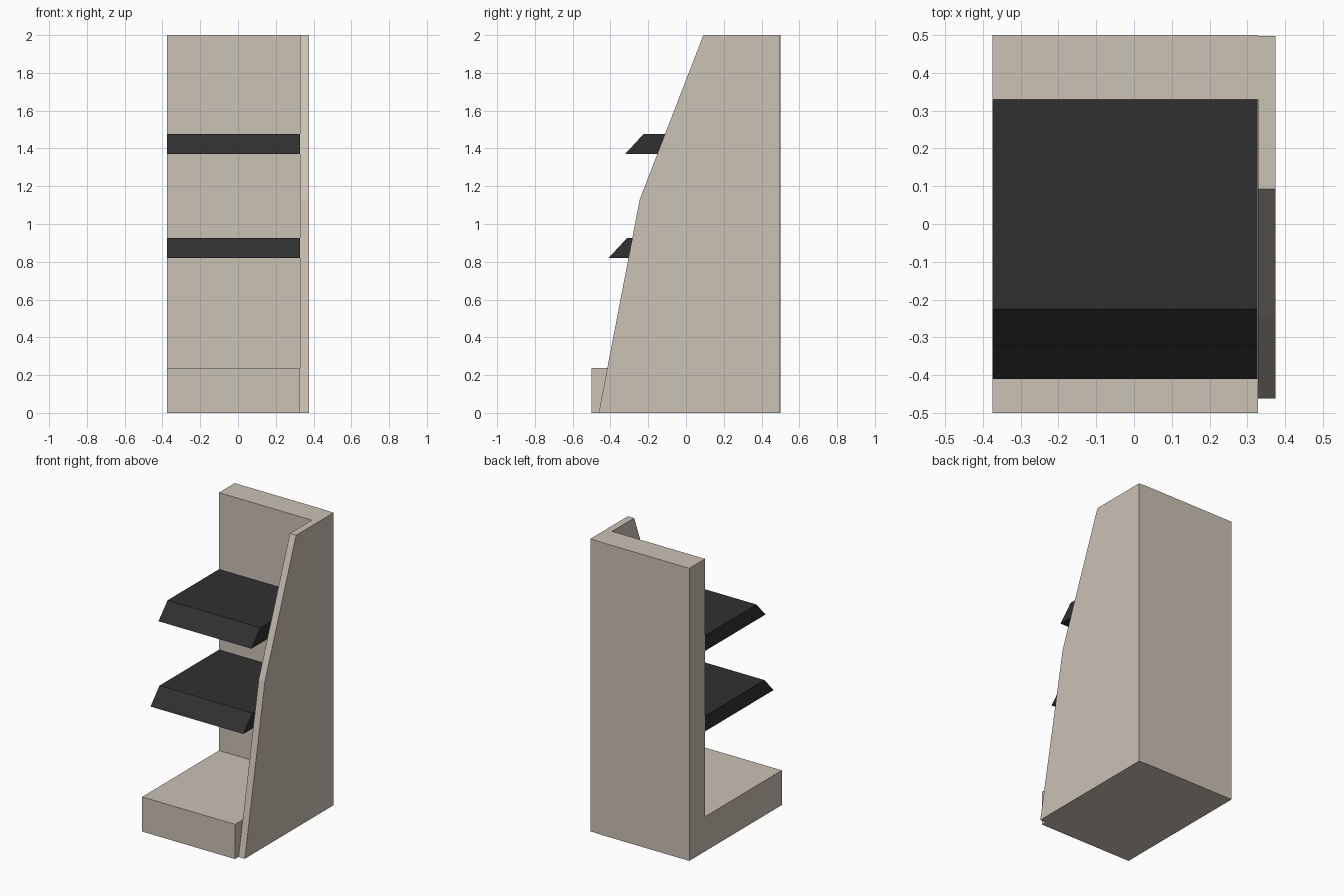
import bpy, bmesh

if "Cube" in bpy.data.objects:
    bpy.data.objects.remove(bpy.data.objects["Cube"])


def material(name, rgb):
    m = bpy.data.materials.new(name)
    m.diffuse_color = (*rgb, 1.0)
    m.use_nodes = True
    m.node_tree.nodes["Principled BSDF"].inputs["Base Color"].default_value = m.diffuse_color
    return m


beige = material("warm beige", (0.597, 0.539, 0.462))
charcoal = material("charcoal", (0.03, 0.03, 0.03))


def extrude_profile(name, profile, x0, x1, mat):
    """Extrude a (y, z) outline along x from x0 to x1."""
    bm = bmesh.new()
    face = bm.faces.new([bm.verts.new((x0, y, z)) for y, z in profile])
    ext = bmesh.ops.extrude_face_region(bm, geom=[face])
    verts = [g for g in ext["geom"] if isinstance(g, bmesh.types.BMVert)]
    bmesh.ops.translate(bm, verts=verts, vec=(x1 - x0, 0, 0))
    bmesh.ops.recalc_face_normals(bm, faces=bm.faces)
    mesh = bpy.data.meshes.new(name)
    bm.to_mesh(mesh)
    bm.free()
    mesh.materials.append(mat)
    obj = bpy.data.objects.new(name, mesh)
    bpy.context.collection.objects.link(obj)
    return obj


LEFT, INNER, RIGHT = -0.375, 0.328, 0.375
BACK_FRONT = 0.33

# L-shaped body: plinth and back wall in one piece
extrude_profile("plinth_and_back",
                [(-0.5, 0), (0.5, 0), (0.5, 2), (BACK_FRONT, 2),
                 (BACK_FRONT, 0.237), (-0.5, 0.237)],
                LEFT, INNER, beige)

# Tapered side panel on the right
extrude_profile("side_panel",
                [(-0.462, 0), (0.497, 0), (0.497, 2), (0.092, 2), (-0.245, 1.13)],
                INNER, RIGHT, beige)

# Shelves with a slanted front edge
for name, z, front in (("lower_shelf", 0.82, -0.41), ("upper_shelf", 1.37, -0.323)):
    extrude_profile(name,
                    [(front, z), (BACK_FRONT, z), (BACK_FRONT, z + 0.106),
                     (front + 0.098, z + 0.106)],
                    LEFT, INNER - 0.001, charcoal)
